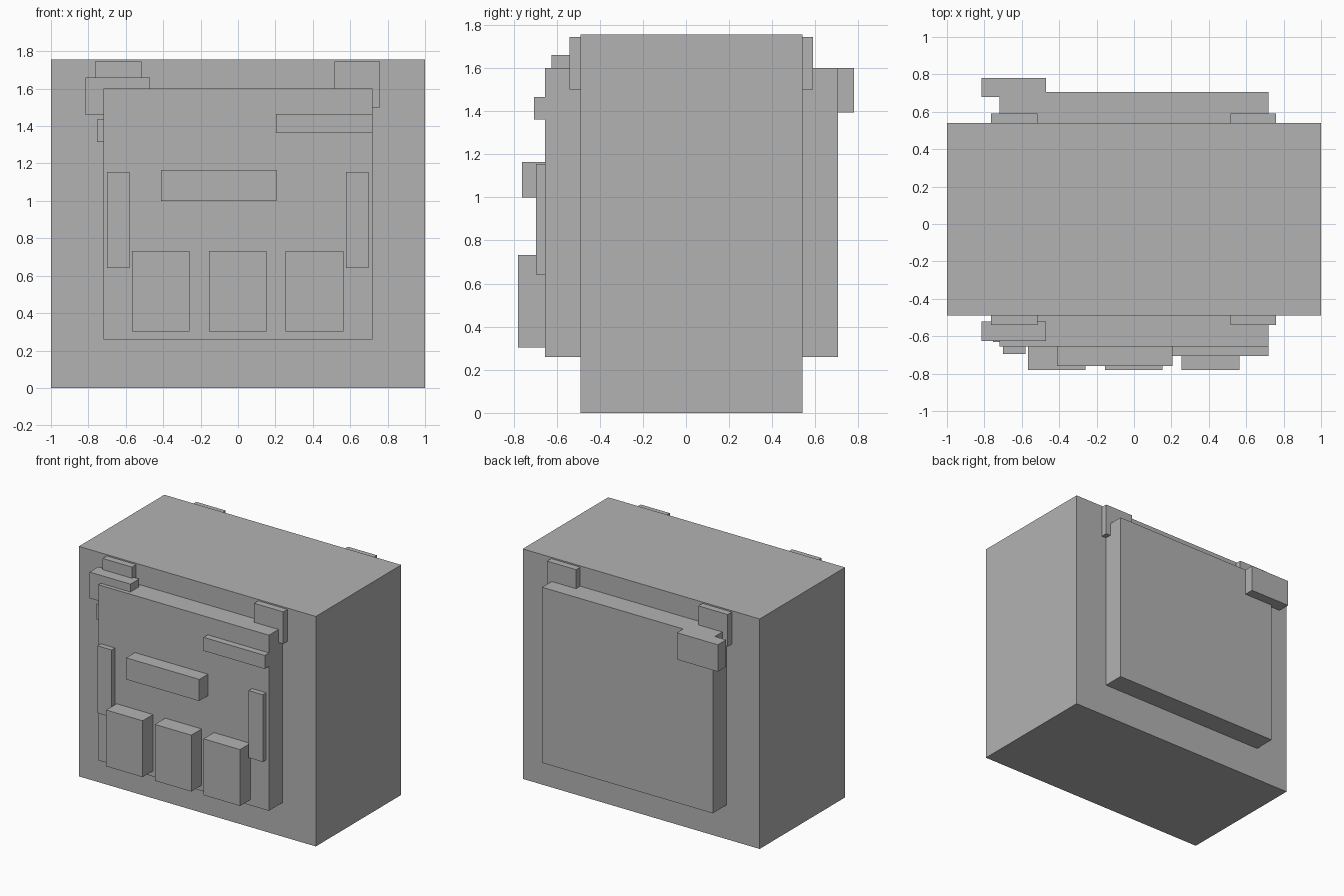
import bpy
import bmesh

if "Cube" in bpy.data.objects:
    bpy.data.objects.remove(bpy.data.objects["Cube"])

grey = bpy.data.materials.new("plain grey")
grey.diffuse_color = (0.45, 0.45, 0.45, 1)
grey.use_nodes = True
grey.node_tree.nodes["Principled BSDF"].inputs["Base Color"].default_value = grey.diffuse_color


def box(name, x, y, z):
    """Box spanning the given (min, max) ranges."""
    bm = bmesh.new()
    bmesh.ops.create_cube(bm, size=1)
    for v in bm.verts:
        v.co = [r[0] if c < 0 else r[1] for c, r in zip(v.co, (x, y, z))]
    mesh = bpy.data.meshes.new(name)
    bm.to_mesh(mesh)
    bm.free()
    mesh.materials.append(grey)
    obj = bpy.data.objects.new(name, mesh)
    bpy.context.collection.objects.link(obj)
    return obj


FRONT, BACK = -0.49, 0.54      # main body faces
PANEL = -0.655                 # front panel face

# Main body with a raised panel on each side
box("body", (-1, 1), (FRONT, BACK), (0, 1.755))
box("front_panel", (-0.72, 0.72), (PANEL, FRONT), (0.26, 1.6))
box("back_panel", (-0.72, 0.72), (BACK, 0.705), (0.26, 1.6))

# Strap clips at the top corners, front and back
for side, x in (("left", (-0.765, -0.517)), ("right", (0.515, 0.76))):
    box("front_clip_" + side, x, (FRONT - 0.05, FRONT), (1.5, 1.745))
    box("back_clip_" + side, x, (BACK, BACK + 0.05), (1.5, 1.745))

# Shoulder blocks on the left side
box("front_shoulder_block", (-0.815, -0.47), (-0.625, -0.52), (1.46, 1.66))
box("back_shoulder_block", (-0.815, -0.47), (0.68, 0.78), (1.395, 1.6))
box("side_tab", (-0.755, -0.6), (-0.63, -0.53), (1.315, 1.435))

# Front details: name strip, handle, side strips
box("chest_strip", (0.203, 0.72), (-0.705, PANEL), (1.362, 1.465))
box("handle_bar", (-0.412, 0.205), (-0.76, PANEL), (1.0, 1.165))
for side, x in (("left", (-0.70, -0.58)), ("right", (0.577, 0.697))):
    box("side_strip_" + side, x, (-0.695, PANEL), (0.642, 1.155))

# Row of three pouches
for i in range(3):
    x = -0.567 + i * 0.411
    box("pouch_%d" % (i + 1), (x, x + 0.308), (-0.78, PANEL), (0.303, 0.733))
